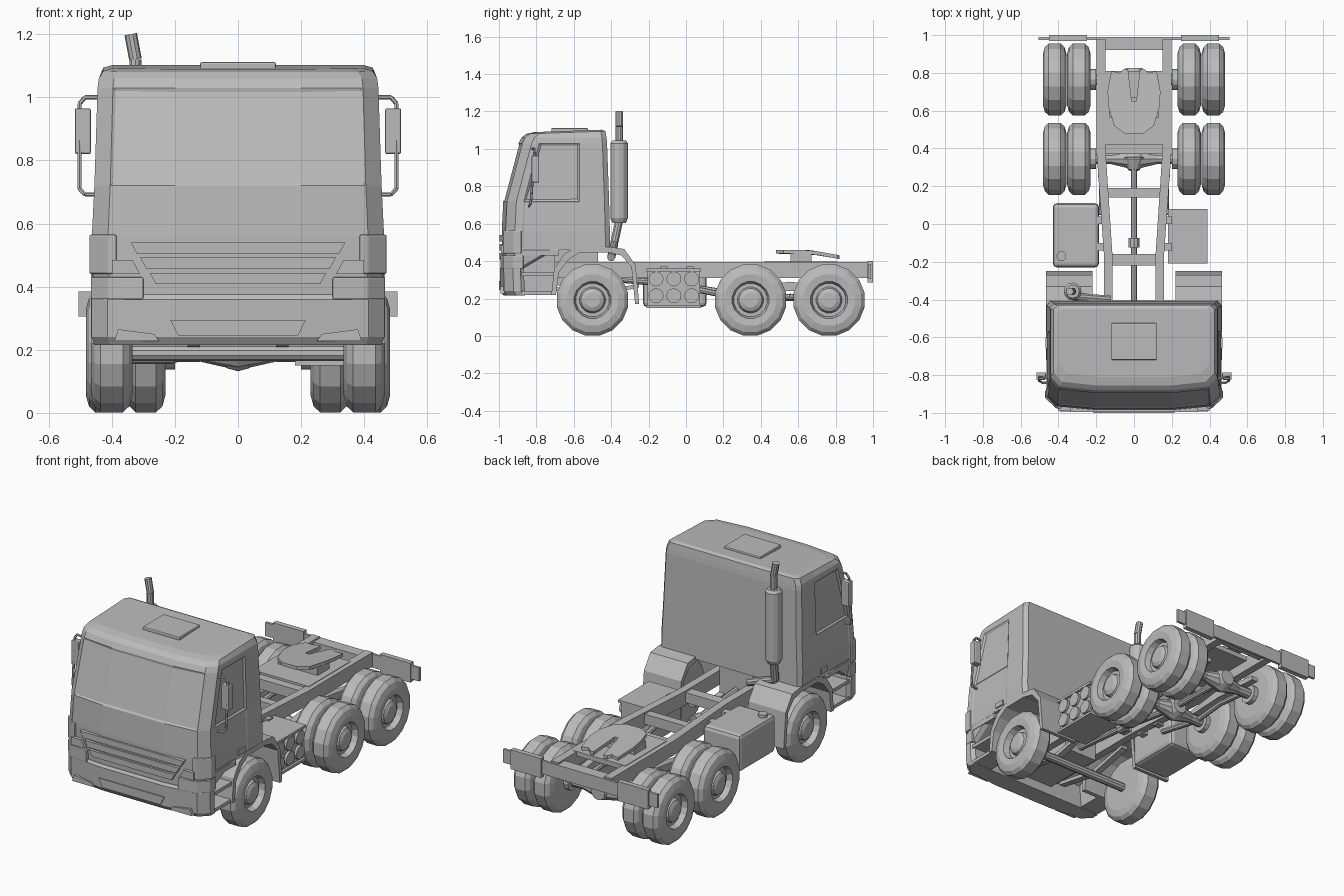
import bpy, bmesh, math
from mathutils import Vector, Matrix

if "Cube" in bpy.data.objects:
    bpy.data.objects.remove(bpy.data.objects["Cube"])

GREY = (0.5, 0.5, 0.5, 1)
mat = bpy.data.materials.new("plain grey")
mat.use_nodes = True
mat.diffuse_color = GREY
mat.node_tree.nodes["Principled BSDF"].inputs["Base Color"].default_value = GREY


def finish(name, bm, mirror=False, bevel=0):
    bmesh.ops.recalc_face_normals(bm, faces=bm.faces)
    mesh = bpy.data.meshes.new(name)
    bm.to_mesh(mesh)
    bm.free()
    mesh.materials.append(mat)
    ob = bpy.data.objects.new(name, mesh)
    bpy.context.collection.objects.link(ob)
    if bevel:
        m = ob.modifiers.new("bevel", "BEVEL")
        m.width, m.segments, m.limit_method = bevel, 2, "ANGLE"
    if mirror:
        ob.modifiers.new("mirror", "MIRROR")
    return ob


def prism(name, pts, axis, a, b, mirror=False, bevel=0):
    """Polygon swept along an axis; the points hold the other two coordinates."""
    place = {"x": lambda p, d: (d, p[0], p[1]),
             "y": lambda p, d: (p[0], d, p[1]),
             "z": lambda p, d: (p[0], p[1], d)}[axis]
    bm = bmesh.new()
    lo, hi = ([bm.verts.new(place(p, d)) for p in pts] for d in (a, b))
    n = len(pts)
    bm.faces.new(lo)
    bm.faces.new(hi)
    for i in range(n):
        bm.faces.new((lo[i], lo[(i + 1) % n], hi[(i + 1) % n], hi[i]))
    return finish(name, bm, mirror, bevel)


def box(name, x0, x1, y0, y1, z0, z1, mirror=False, bevel=0):
    return prism(name, [(x0, y0), (x1, y0), (x1, y1), (x0, y1)], "z", z0, z1, mirror, bevel)


def tube(name, path, r, sides=10, mirror=False):
    """Straight round pieces joined along a path; r may differ per point."""
    radii = r if isinstance(r, (list, tuple)) else [r] * len(path)
    bm = bmesh.new()
    for i in range(len(path) - 1):
        p, q = Vector(path[i]), Vector(path[i + 1])
        d = q - p
        turn = d.to_track_quat("Z", "Y").to_matrix().to_4x4()
        bmesh.ops.create_cone(bm, cap_ends=True, segments=sides, radius1=radii[i],
                              radius2=radii[i + 1], depth=d.length,
                              matrix=Matrix.Translation((p + q) / 2) @ turn)
    return finish(name, bm, mirror)


def lathe(name, profile, y, z, sides=16):
    """Profile of (x, radius) turned about the axle line, on both sides."""
    bm = bmesh.new()
    rings = []
    for i in range(sides):
        t = 2 * math.pi * (i + 0.5) / sides
        rings.append([bm.verts.new((x, y + r * math.cos(t), z + r * math.sin(t)))
                      for x, r in profile])
    for i in range(sides):
        a, b = rings[i], rings[(i + 1) % sides]
        for j in range(len(profile) - 1):
            bm.faces.new((a[j], a[j + 1], b[j + 1], b[j]))
    for end in (0, -1):
        bm.faces.new([ring[end] for ring in rings])
    return finish(name, bm, True)


def shell(levels, slope=0.0):
    """Loft of rounded cab outlines; a level is (z, front y, back y, half width)."""
    bm = bmesh.new()
    rows = []
    for k, (z, yf, yb, w) in enumerate(levels):
        half = [(0.2, yf), (0.89 * w, yf + 0.02), (w, yf + 0.07), (w, yf + 0.11),
                (w, max(-0.57, yf + 0.12) if yb > -0.5 else yb - 0.04),
                (w, yb - 0.025), (w - 0.02, yb)]
        loop = half + [(-x, y) for x, y in reversed(half)]
        tilt = slope if k >= len(levels) - 2 else 0
        rows.append([bm.verts.new((x, y, z + tilt * (y - yf))) for x, y in loop])
    n = len(rows[0])
    for a, b in zip(rows, rows[1:]):
        for i in range(n):
            bm.faces.new((a[i], a[(i + 1) % n], b[(i + 1) % n], b[i]))
    bm.faces.new(rows[0])
    bm.faces.new(rows[-1])
    bmesh.ops.recalc_face_normals(bm, faces=bm.faces)
    return bm


# Cab with inset windscreen, door windows and door panels
bm = shell([(0.46, -0.985, -0.405, 0.463), (0.56, -0.985, -0.407, 0.463),
            (0.72, -0.977, -0.411, 0.455), (1.03, -0.895, -0.422, 0.445),
            (1.06, -0.88, -0.425, 0.441), (1.08, -0.855, -0.43, 0.427),
            (1.09, -0.81, -0.45, 0.40)], 0.035)
screen, windows, doors = [], [], []
for f in bm.faces:
    c = f.calc_center_median()
    glass = 0.73 < c.z < 1.0
    if glass and c.y < -0.85 and abs(c.x) < 0.42:
        screen.append(f)
    elif abs(c.x) > 0.43 and -0.8 < c.y < -0.6 and c.z < 1:
        (windows if glass else doors).append(f)
bmesh.ops.inset_region(bm, faces=screen, thickness=0.012, depth=-0.005)
bmesh.ops.inset_region(bm, faces=windows, thickness=0.016, depth=-0.008)
bmesh.ops.inset_region(bm, faces=doors, thickness=0.008, depth=-0.003)
finish("cab", bm)
box("roof_hatch", -0.12, 0.12, -0.72, -0.525, 1.085, 1.112, bevel=0.006)
box("door_handle", 0.455, 0.468, -0.66, -0.60, 0.48, 0.51, True)

# Front panel, bumper and its raised corners
finish("lower_cab", shell([(0.36, -0.982, -0.87, 0.45), (0.46, -0.985, -0.70, 0.463)]))
finish("bumper", shell([(0.215, -0.975, -0.86, 0.455), (0.24, -0.992, -0.86, 0.464),
                        (0.36, -0.995, -0.87, 0.464), (0.375, -0.985, -0.88, 0.46)]))
corner = [(0.30, -0.992), (0.41, -0.977), (0.466, -0.925), (0.466, -0.87),
          (0.42, -0.87), (0.30, -0.95)]
prism("bumper_corner", corner, "z", 0.36, 0.43, True, 0.004)
lamp = [(0.385, -0.979), (0.41, -0.975), (0.471, -0.922), (0.471, -0.88),
        (0.42, -0.88), (0.385, -0.93)]
prism("headlamp", lamp, "z", 0.44, 0.565, True, 0.006)
prism("headlamp_inner", [(0.31, 0.44), (0.335, 0.485), (0.40, 0.485), (0.40, 0.44)],
      "y", -0.99, -0.95, True)
for i in range(3):
    top, w = 0.54 - 0.048 * i, 0.34 - 0.03 * i
    prism("grille_slat", [(-w, top), (w, top), (w - 0.02, top - 0.036), (0.02 - w, top - 0.036)],
          "y", -0.996, -0.97)
prism("number_panel", [(-0.215, 0.295), (0.215, 0.295), (0.19, 0.245), (-0.19, 0.245)],
      "y", -1.0, -0.992)
prism("fog_lamp", [(0.25, 0.228), (0.265, 0.25), (0.38, 0.265), (0.392, 0.228)],
      "y", -0.992, -0.95, True)

# Steps beside the front panel
box("step_wall", 0.33, 0.35, -0.88, -0.70, 0.22, 0.47, True)
for z in (0.22, 0.32):
    box("step", 0.34, 0.455, -0.88, -0.70, z, z + 0.02, True)
box("sill", 0.34, 0.462, -0.90, -0.68, 0.43, 0.47, True)

# Front mudguards
outer = [(-0.72, 0.22), (-0.705, 0.36), (-0.65, 0.44), (-0.58, 0.475), (-0.40, 0.475),
         (-0.33, 0.465), (-0.27, 0.38), (-0.25, 0.17)]
inner = [(-0.272, 0.17), (-0.292, 0.37), (-0.345, 0.43), (-0.42, 0.447), (-0.57, 0.445),
         (-0.63, 0.405), (-0.68, 0.34), (-0.695, 0.22)]
prism("mudguard", outer + inner, "x", 0.22, 0.465, True)

# Wheels: single in front, twin at the rear
R, ZC = 0.194, 0.192


def wheel(name, x0, x1, y):
    m = (x0 + x1) / 2
    lathe(name, [(x0, 0.06), (x0, 0.14), (x0 + 0.01, 0.175), (x0 + 0.03, R), (x1 - 0.03, R),
                 (x1 - 0.01, 0.175), (x1, 0.14), (x1 - 0.005, 0.10), (m + 0.025, 0.09),
                 (m + 0.025, 0.07), (x1 - 0.02, 0.062), (x1 - 0.01, 0.04)], y, ZC)


wheel("front_wheel", 0.335, 0.465, -0.50)
for y in (0.345, 0.765):
    wheel("rear_inner_wheel", 0.23, 0.354, y)
    wheel("rear_outer_wheel", 0.358, 0.482, y)

# Axles, differentials and drive shaft
tube("front_axle", [(-0.36, -0.5, 0.19), (0.36, -0.5, 0.19)], 0.025)
for y in (0.345, 0.765):
    tube("rear_axle", [(-0.3, y, ZC), (-0.12, y, ZC), (0, y, 0.195), (0.12, y, ZC), (0.3, y, ZC)],
         [0.03, 0.03, 0.06, 0.03, 0.03])
    tube("differential", [(0, y - 0.06, 0.21), (0, y, 0.2), (0, y + 0.06, 0.2)],
         [0.03, 0.068, 0.045], 12)
    tube("brake_drum", [(0.20, y, ZC), (0.24, y, ZC)], 0.055, 12, True)
tube("drive_shaft", [(0, -0.55, 0.32), (0, -0.1, 0.28), (0, 0.34, 0.21), (0, 0.765, 0.2)], 0.018)
tube("shaft_joint", [(0, -0.125, 0.28), (0, -0.075, 0.28)], 0.03)
tube("suspension_arm", [(0.17, 0.05, 0.25), (0.17, 0.345, 0.19), (0.17, 0.555, 0.21),
                        (0.17, 0.765, 0.19)], 0.016, 8, True)
prism("spring", [(0.25, 0.25), (0.555, 0.29), (0.86, 0.25), (0.86, 0.225), (0.555, 0.24),
                 (0.25, 0.225)], "x", 0.15, 0.19, True)
prism("front_spring", [(-0.8, 0.28), (-0.5, 0.23), (-0.25, 0.28), (-0.25, 0.26),
                       (-0.5, 0.205), (-0.8, 0.26)], "x", 0.12, 0.16, True)

# Chassis: tapering rails, cross members and rear deck
rail = [(0.115, -0.9), (0.16, -0.9), (0.16, -0.15), (0.198, 0.38), (0.198, 0.98),
        (0.15, 0.98), (0.15, 0.38), (0.115, -0.15)]
prism("chassis_rail", rail, "z", 0.31, 0.395, True)
for y0, y1, w in ((-0.22, -0.16, 0.14), (0.14, 0.19, 0.16), (0.37, 0.42, 0.17), (0.92, 0.98, 0.17)):
    box("cross_member", -w, w, y0, y1, 0.325, 0.385)
box("deck", -0.17, 0.17, 0.42, 0.81, 0.37, 0.398)
box("engine", -0.11, 0.11, -0.86, -0.47, 0.27, 0.47)
box("rear_bar", -0.505, 0.505, 0.975, 0.99, 0.305, 0.385)
box("rear_lamp", 0.25, 0.45, 0.97, 1.0, 0.285, 0.40, True)

# Fifth wheel coupling plate with a slot and dipping tails
half = [(0.012, 0.65), (0.032, 0.82), (0.055, 0.82), (0.075, 0.80), (0.12, 0.81), (0.14, 0.70),
        (0.135, 0.62), (0.105, 0.52), (0.05, 0.48)]
plate = prism("coupling_plate", half + [(-x, y) for x, y in reversed(half)], "z", 0.44, 0.46)
for v in plate.data.vertices:
    v.co.z -= 0.18 * max(0, v.co.y - 0.66)
box("coupling_base", -0.13, 0.13, 0.56, 0.67, 0.395, 0.442)

# Fuel tank on the right, air cylinder rack on the left
box("fuel_tank", -0.43, -0.185, -0.23, 0.11, 0.155, 0.375, bevel=0.022)
tube("fuel_cap", [(-0.385, -0.17, 0.37), (-0.385, -0.17, 0.392)], 0.026, 12)
box("rack", 0.18, 0.375, -0.205, 0.075, 0.165, 0.35)
for z in (0.15, 0.345):
    box("rack_plate", 0.18, 0.39, -0.21, 0.08, z, z + 0.015)
for y in (-0.16, -0.065, 0.03):
    for z in (0.215, 0.305):
        tube("air_cylinder", [(0.2, y, z), (0.39, y, z)], 0.04, 12)
for y in (-0.14, 0.0):
    box("tank_bracket", 0.14, 0.2, y, y + 0.04, 0.30, 0.37, True)

# Exhaust stack behind the cab
X, Y = -0.325, -0.357
tube("silencer", [(X, Y, 0.605), (X, Y, 0.63), (X, Y, 1.03), (X, Y, 1.045)],
     [0.035, 0.047, 0.047, 0.035], 12)
tube("exhaust_tip", [(X, Y, 1.03), (X, Y, 1.12), (X - 0.015, Y, 1.2)], 0.02)
tube("exhaust_pipe", [(X, Y, 0.62), (X + 0.01, -0.385, 0.49), (-0.13, -0.40, 0.42)], 0.022)

# Door mirrors on tube arms
tube("mirror_arm", [(0.44, -0.82, 1.0), (0.485, -0.81, 1.0), (0.502, -0.81, 0.98),
                    (0.502, -0.83, 0.71), (0.485, -0.84, 0.692), (0.44, -0.84, 0.692)],
     0.007, 6, True)
box("mirror", 0.466, 0.517, -0.825, -0.785, 0.82, 0.965, True, 0.006)
